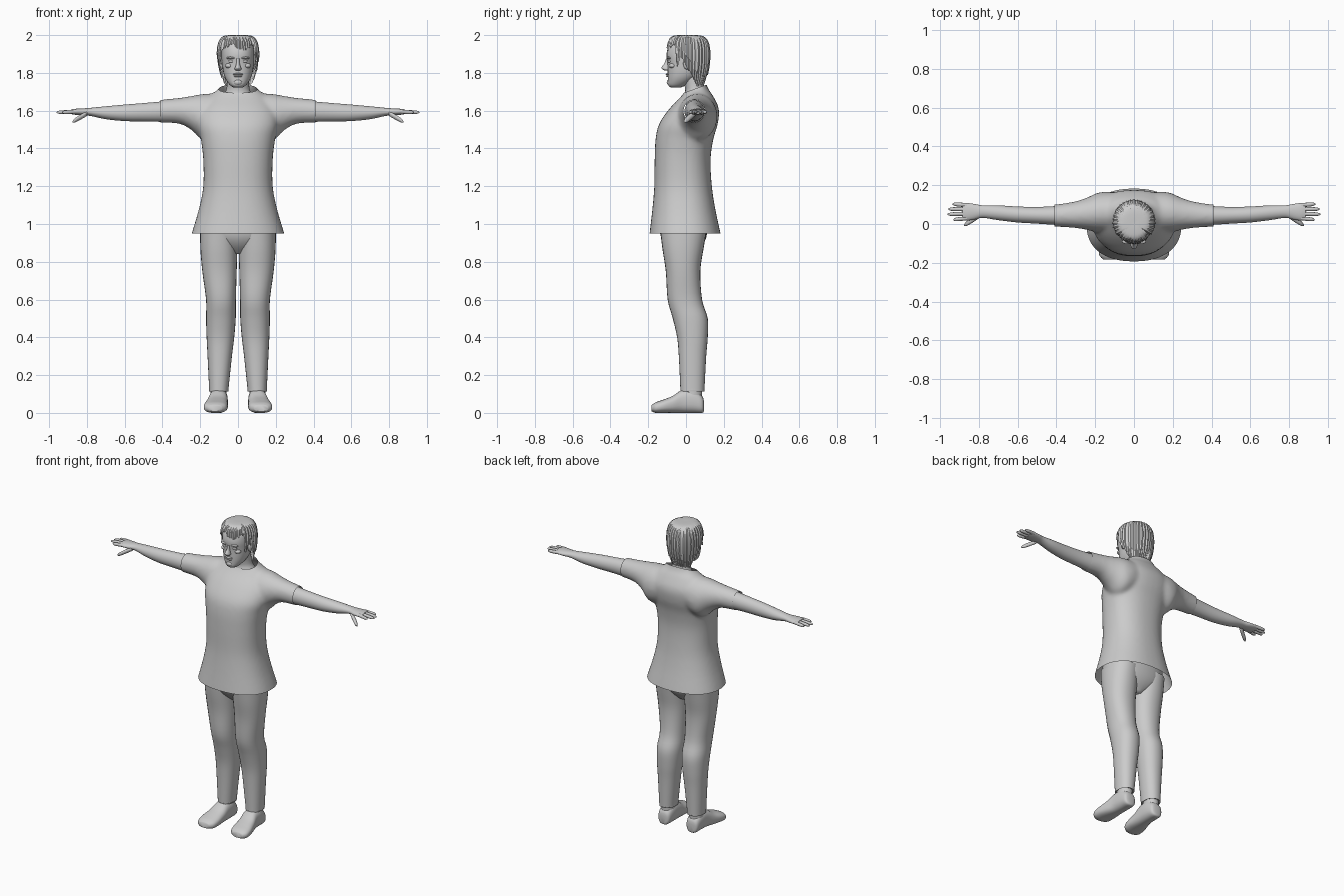
import bpy, bmesh, math, random
from mathutils import Vector

if "Cube" in bpy.data.objects:
    bpy.data.objects.remove(bpy.data.objects["Cube"])
random.seed(4)

grey = bpy.data.materials.new("plain_grey")
grey.diffuse_color = (0.6, 0.6, 0.6, 1)
grey.use_nodes = True
grey.node_tree.nodes["Principled BSDF"].inputs["Base Color"].default_value = grey.diffuse_color


def finish(name, bm, mirror=False, angle=60):
    """Turn a bmesh into a named, shaded object."""
    bmesh.ops.recalc_face_normals(bm, faces=bm.faces[:])
    me = bpy.data.meshes.new(name)
    bm.to_mesh(me)
    bm.free()
    ob = bpy.data.objects.new(name, me)
    bpy.context.collection.objects.link(ob)
    me.materials.append(grey)
    bpy.ops.object.select_all(action='DESELECT')
    ob.select_set(True)
    bpy.context.view_layer.objects.active = ob
    bpy.ops.object.shade_smooth_by_angle(angle=math.radians(angle))
    if mirror:
        ob.modifiers.new("Mirror", 'MIRROR')
    return ob


def spline(rings, sub):
    """Catmull-Rom interpolation of tuples."""
    out = []
    for i in range(len(rings) - 1):
        a, b, c, d = (rings[max(0, min(len(rings) - 1, i + k))] for k in (-1, 0, 1, 2))
        for s in range(sub):
            t = s / sub
            out.append([q + 0.5 * t * (r - p + t * (2*p - 5*q + 4*r - s_ + t * (3*(q - r) + s_ - p)))
                        for p, q, r, s_ in zip(a, b, c, d)])
    return out + [list(rings[-1])]


def loft(bm, axis, rings, n=28, power=2.0, sub=4):
    """Rings are (position, a_min, a_max, b_min, b_max) along the axis."""
    loops = []
    for t, a0, a1, b0, b1 in spline(rings, sub):
        loop = []
        for k in range(n):
            g = 2 * math.pi * k / n
            c, s = math.cos(g), math.sin(g)
            a = (a0 + a1) / 2 + (a1 - a0) / 2 * math.copysign(abs(c) ** (2 / power), c)
            b = (b0 + b1) / 2 + (b1 - b0) / 2 * math.copysign(abs(s) ** (2 / power), s)
            loop.append(bm.verts.new({'x': (t, a, b), 'y': (a, t, b), 'z': (a, b, t)}[axis]))
        loops.append(loop)
    for p, q in zip(loops, loops[1:]):
        for k in range(n):
            bm.faces.new((p[k], p[k - 1], q[k - 1], q[k]))
    bm.faces.new(loops[0])
    bm.faces.new(loops[-1])


def part(name, axis, rings, mirror=False, **kw):
    bm = bmesh.new()
    loft(bm, axis, rings, **kw)
    return finish(name, bm, mirror)


def sym(rows):
    """(z, half width, y_min, y_max) to full rings."""
    return [(z, -w, w, y0, y1) for z, w, y0, y1 in rows]


# shirt: torso and sleeves fused, smoothed, then cut open at hem, cuffs and collar
bm = bmesh.new()
loft(bm, 'z', sym([(.90, .256, -.198, .192), (.95, .245, -.193, .183), (1.08, .207, -.178, .155),
                   (1.2, .184, -.168, .137), (1.34, .184, -.166, .13), (1.45, .197, -.161, .145),
                   (1.53, .215, -.142, .168), (1.61, .205, -.088, .174), (1.68, .15, -.022, .142),
                   (1.72, .098, 0, .115), (1.78, .08, .01, .10)]), n=40, power=2.3)
sleeve = [(.05, -.03, .16, 1.5, 1.69), (.17, -.045, .165, 1.44, 1.69), (.245, -.03, .135, 1.497, 1.678),
          (.31, -.02, .115, 1.53, 1.668), (.41, -.014, .1, 1.537, 1.658), (.44, -.014, .1, 1.54, 1.655)]
loft(bm, 'x', sleeve)
loft(bm, 'x', [(-r[0],) + r[1:] for r in sleeve])
base = finish("shirt_base", bm)
m = base.modifiers.new("Fuse", 'REMESH')
m.mode, m.voxel_size = 'VOXEL', 0.011
m = base.modifiers.new("Relax", 'SMOOTH')
m.factor, m.iterations = 0.5, 8
fused = bpy.data.meshes.new_from_object(base.evaluated_get(bpy.context.evaluated_depsgraph_get()))
bm = bmesh.new()
bm.from_mesh(fused)
for co, no in [((0, 0, .95), (0, 0, -1)), ((.41, 0, 0), (1, 0, 0)), ((-.41, 0, 0), (-1, 0, 0)),
               ((0, .04, 1.713), (0, -.36, 1))]:
    bmesh.ops.bisect_plane(bm, geom=bm.verts[:] + bm.edges[:] + bm.faces[:], plane_co=co,
                           plane_no=no, clear_outer=True)
bpy.data.objects.remove(base)
finish("shirt", bm)

# arms and hands
part("arm", 'x', [(.33, -.008, .098, 1.537, 1.655), (.41, -.004, .092, 1.541, 1.648),
                  (.5, .002, .088, 1.543, 1.64), (.6, .008, .09, 1.545, 1.632), (.7, .02, .096, 1.555, 1.623),
                  (.78, .032, .096, 1.572, 1.615), (.82, .024, .103, 1.575, 1.612),
                  (.86, .018, .108, 1.578, 1.61), (.885, .025, .104, 1.582, 1.606)], True)


def digit(bm, p, q, r):
    rings = []
    for t, s in ((0, 1), (.5, 1), (.85, .85), (1, .3)):
        x, y, z = Vector(p).lerp(Vector(q), t)
        rings.append((x, y - r * s, y + r * s, z - r * s, z + r * s))
    loft(bm, 'x', rings, n=10, sub=2)


bm = bmesh.new()
for y0, x1, y1 in ((.03, .93, .022), (.053, .96, .05), (.076, .957, .077), (.097, .935, .103)):
    digit(bm, (.86, y0, 1.595), (x1, y1, 1.591), .0105)
digit(bm, (.80, .042, 1.585), (.875, -.006, 1.542), .014)
finish("fingers", bm, True)

# trousers
part("hips", 'z', sym([(.84, .03, -.06, .05), (.89, .13, -.11, .09), (.95, .198, -.137, .112),
                       (1.05, .19, -.14, .12), (1.12, .16, -.12, .1)]), power=2.3)
part("trouser_leg", 'z', [(.12, .05, .153, -.03, .098), (.13, .05, .153, -.03, .098), (.3, .032, .161, -.038, .107),
                          (.4, .02, .166, -.047, .115), (.5, .012, .169, -.07, .115), (.6, .011, .169, -.097, .085),
                          (.75, .007, .189, -.107, .076), (.87, .003, .199, -.125, .093),
                          (.98, .0, .2, -.138, .112)], True, power=2.2)

# shoes
part("ankle", 'z', [(.03, .06, .146, -.01, .088), (.1, .06, .146, -.016, .085), (.16, .058, .145, -.02, .09)], True)
part("shoe", 'y', [(.095, .085, .12, .01, .06), (.085, .064, .142, 0, .09), (.04, .055, .15, 0, .125),
                   (-.02, .054, .155, 0, .122), (-.07, .054, .168, 0, .09), (-.12, .054, .18, 0, .07),
                   (-.16, .062, .179, 0, .056), (-.182, .085, .16, .008, .042)], True, power=2.5)

# neck and head
part("neck", 'z', sym([(1.63, .1, .0, .12), (1.68, .078, -.008, .112), (1.72, .06, -.005, .098),
                       (1.82, .056, -.03, .085)]))
part("head", 'z', sym([(1.722, .022, -.08, -.03), (1.735, .042, -.094, .0), (1.765, .064, -.096, .045),
                       (1.80, .077, -.097, .08), (1.85, .084, -.098, .1), (1.9, .086, -.103, .105),
                       (1.95, .08, -.088, .095), (1.98, .05, -.055, .065)]), power=2.2)

# nose, lips, brows, eyes and ears
part("nose", 'z', sym([(1.812, .01, -.115, -.085), (1.82, .018, -.126, -.085), (1.83, .015, -.13, -.085),
                       (1.85, .009, -.115, -.085), (1.875, .008, -.106, -.085)]), n=14)


def blobs(name, spots, mirror):
    bm = bmesh.new()
    for c, r in spots:
        res = bmesh.ops.create_uvsphere(bm, u_segments=16, v_segments=10, radius=1)
        for v in res['verts']:
            v.co = Vector(c) + Vector(v.co[i] * r[i] for i in range(3))
    finish(name, bm, mirror)


blobs("lips", [((0, -.094, 1.793), (.026, .014, .006)), ((0, -.093, 1.783), (.023, .013, .006)),
               ((0, -.085, 1.75), (.024, .017, .017))], False)
blobs("brows_and_eyes", [((.036, -.09, 1.879), (.026, .014, .007)), ((.034, -.086, 1.861), (.017, .011, .008)),
                         ((.045, -.07, 1.838), (.024, .02, .014))], True)
blobs("ears", [((.086, .005, 1.85), (.012, .02, .032))], True)

# hair: layered ridged shells, short over the face, long at the back
profile = [(2.0, .0), (2.0, .4), (1.993, .72), (1.965, .92), (1.92, 1.0), (1.87, 1.0), (1.82, .95),
           (1.77, .85), (1.725, .72)]
curve = spline(profile, 4)


def hair_end(g):
    """Lower limit along the profile by angle from the face."""
    f = abs(math.atan2(math.sin(g), math.cos(g))) / math.pi
    if f < .3:
        return .48 + .04 * math.sin(5 * g)
    return min(1.0, .5 + (f - .3) * 1.3) if f > .36 else .72


def hair(name, size, drop, n):
    bm = bmesh.new()
    rows, cols = 14, []
    for k in range(n):
        g = 2 * math.pi * k / n
        ridge = size * (1 + (.018 if k % 2 else -.022) + random.uniform(-.012, .012))
        end = max(.3, hair_end(g) - drop - random.uniform(0, .05))
        col = []
        for i in range(1, rows + 1):
            u = end * i / rows * (len(curve) - 1)
            j = min(int(u), len(curve) - 2)
            z, r = (p + (q - p) * (u - j) for p, q in zip(curve[j], curve[j + 1]))
            r *= 1 + (ridge - 1) * min(1, i / 4)
            col.append(bm.verts.new((.107 * r * math.sin(g), .01 - .113 * r * math.cos(g), z)))
        cols.append(col)
    top = bm.verts.new((0, .01, 2.0))
    for k in range(n):
        a, b = cols[k - 1], cols[k]
        bm.faces.new((top, a[0], b[0]))
        for i in range(rows - 1):
            bm.faces.new((a[i], a[i + 1], b[i + 1], b[i]))
    finish(name, bm, angle=25)


hair("hair", 0.985, 0, 90)
hair("hair_top_layer", 1.02, .14, 70)
